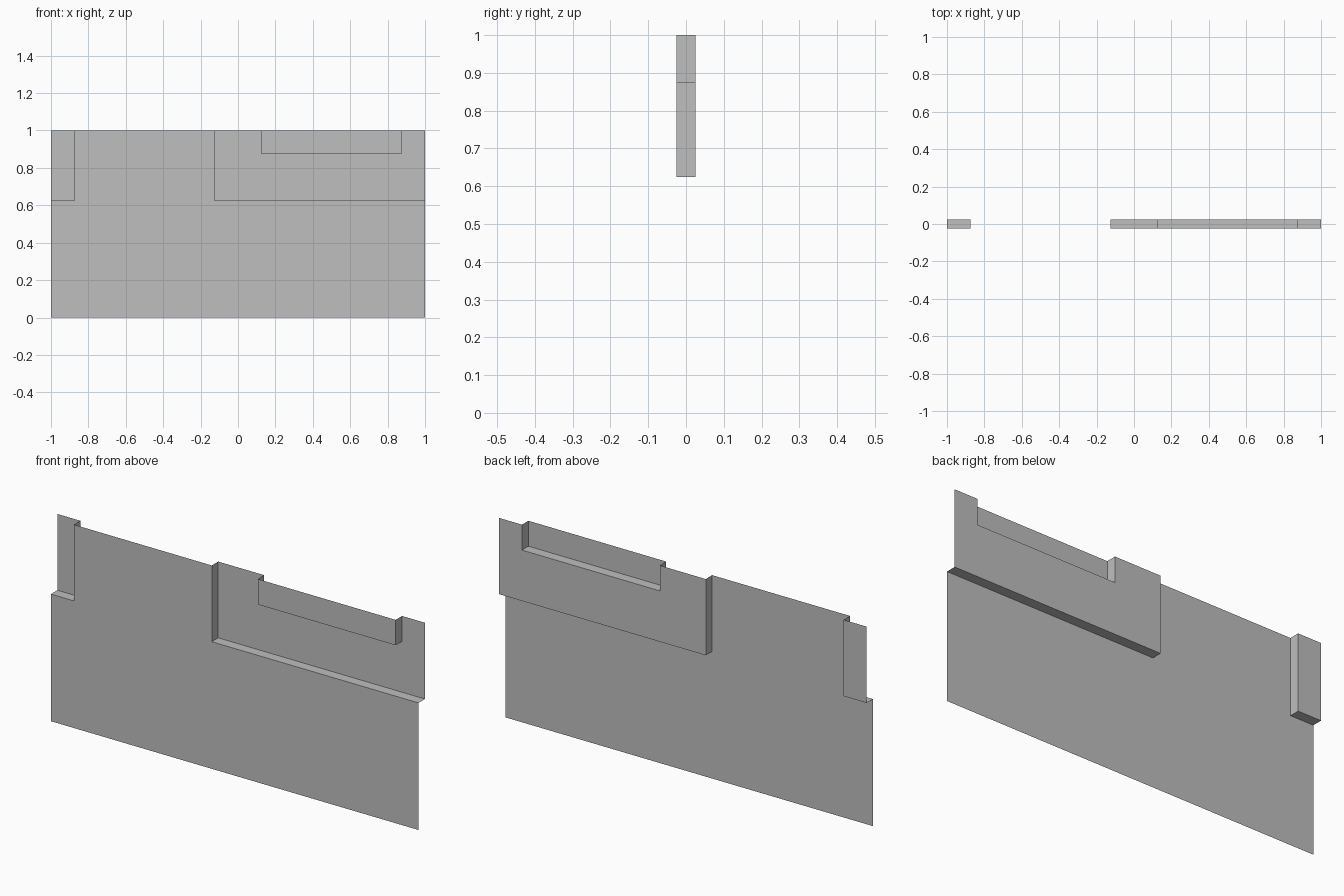
import bpy
import bmesh
from mathutils import Vector

cube = bpy.data.objects.get("Cube")
if cube:
    bpy.data.objects.remove(cube, do_unlink=True)

HALF = 0.025                                   # half the step depth
XS = [-1, -0.875, -0.125, 0.125, 0.875, 1]     # vertical break lines
ZS = [0, 0.625, 0.875, 1]                      # horizontal break lines


def depth(i, k):
    """Depth of a grid cell: recessed corners go back, the raised tab stays in front."""
    x = (XS[i] + XS[i + 1]) / 2
    z = (ZS[k] + ZS[k + 1]) / 2
    recess = z > 0.625 and (x < -0.875 or x > -0.125)
    tab = z > 0.875 and 0.125 < x < 0.875
    return HALF if recess and not tab else -HALF


def add_quad(bm, points):
    bm.faces.new([bm.verts.new(Vector(p)) for p in points])


# Grey material
grey = bpy.data.materials.new("light grey")
grey.use_nodes = True
color = (0.52, 0.52, 0.52, 1)
grey.diffuse_color = color
grey.node_tree.nodes["Principled BSDF"].inputs["Base Color"].default_value = color

bm = bmesh.new()
columns, rows = len(XS) - 1, len(ZS) - 1
for i in range(columns):
    for k in range(rows):
        x0, x1, z0, z1 = XS[i], XS[i + 1], ZS[k], ZS[k + 1]
        y = depth(i, k)
        # Upright sheet
        add_quad(bm, [(x0, y, z0), (x1, y, z0), (x1, y, z1), (x0, y, z1)])
        # Side wall towards the next column
        if i + 1 < columns and depth(i + 1, k) != y:
            n = depth(i + 1, k)
            add_quad(bm, [(x1, y, z0), (x1, n, z0), (x1, n, z1), (x1, y, z1)])
        # Ledge towards the next row
        if k + 1 < rows and depth(i, k + 1) != y:
            n = depth(i, k + 1)
            add_quad(bm, [(x0, y, z1), (x1, y, z1), (x1, n, z1), (x0, n, z1)])

# Join the sheet and merge its coplanar cells
bmesh.ops.remove_doubles(bm, verts=bm.verts, dist=0.0001)
bmesh.ops.dissolve_limit(bm, angle_limit=0.01, verts=bm.verts, edges=bm.edges)

mesh = bpy.data.meshes.new("stepped_panel")
bm.to_mesh(mesh)
bm.free()
mesh.materials.append(grey)
panel = bpy.data.objects.new("stepped_panel", mesh)
bpy.context.collection.objects.link(panel)
